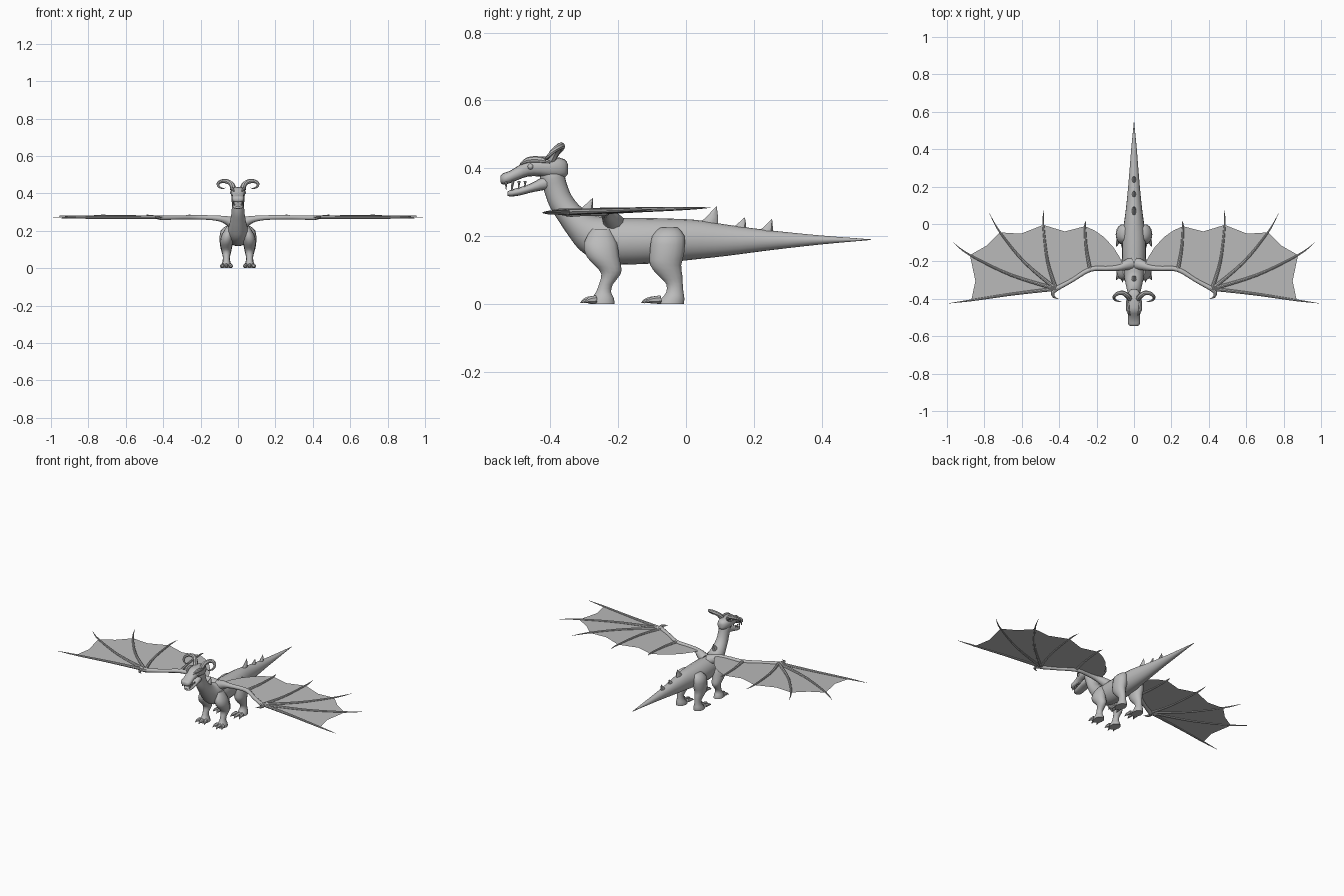
import bpy, bmesh, math
from mathutils import Vector as V

grey = bpy.data.materials.new("stone grey")
grey.diffuse_color = (0.5, 0.5, 0.5, 1)


def finish(name, bm, mirror=False, angle=40):
    me = bpy.data.meshes.new(name)
    bm.to_mesh(me)
    bm.free()
    me.materials.append(grey)
    ob = bpy.data.objects.new(name, me)
    bpy.context.collection.objects.link(ob)
    bpy.ops.object.select_all(action='DESELECT')
    ob.select_set(True)
    bpy.context.view_layer.objects.active = ob
    bpy.ops.object.shade_smooth_by_angle(angle=math.radians(angle))
    if mirror:
        ob.modifiers.new("mirror", 'MIRROR').use_mirror_merge = False
    return ob


def loft(bm, rings, n=16, power=1.0):
    """Skin closed rings given as (centre, u axis, v axis)."""
    def f(a):
        return math.copysign(abs(a) ** power, a)
    rows, faces = [], []
    for c, u, v in rings:
        rows.append([bm.verts.new(c + u * f(math.cos(k * math.tau / n)) + v * f(math.sin(k * math.tau / n)))
                     for k in range(n)])
    for a, b in zip(rows, rows[1:]):
        for k in range(n):
            faces.append(bm.faces.new((a[k], a[(k + 1) % n], b[(k + 1) % n], b[k])))
    faces += [bm.faces.new(rows[0]), bm.faces.new(rows[-1])]
    bmesh.ops.recalc_face_normals(bm, faces=faces)


def refine(rows, steps=3):
    """Catmull-Rom resampling of rows of numbers."""
    rows = [V(r) for r in rows]
    out = []
    for i in range(len(rows) - 1):
        p1, p2 = rows[i], rows[i + 1]
        p0 = rows[i - 1] if i else p1
        p3 = rows[i + 2] if i + 2 < len(rows) else p2
        for s in range(steps):
            t = s / steps
            out.append(0.5 * (2 * p1 + (p2 - p0) * t + (2 * p0 - 5 * p1 + 4 * p2 - p3) * t * t
                              + (3 * p1 - p0 - 3 * p2 + p3) * t ** 3))
    return out + [rows[-1]]


def tube(bm, pts, n=8, steps=3):
    """Round tapering tube through (x, y, z, radius) points."""
    rows = refine(pts, steps)
    rings = []
    for i, r in enumerate(rows):
        t = (rows[min(i + 1, len(rows) - 1)].xyz - rows[max(i - 1, 0)].xyz).normalized()
        ref = V((0, 0, 1)) if abs(t.z) < 0.9 else V((0, 1, 0))
        u = t.cross(ref).normalized()
        rad = max(r.w, 0.0006)
        rings.append((r.xyz, u * rad, t.cross(u) * rad))
    loft(bm, rings, n)


# body, tail and neck: (y, z, half width, half height) along the spine
spine = refine([(.545, .19, .001, .001), (.40, .189, .015, .013), (.25, .188, .027, .029),
                (.12, .188, .039, .046), (.03, .19, .05, .058), (-.05, .188, .061, .064),
                (-.13, .186, .064, .068), (-.21, .187, .062, .068), (-.27, .202, .055, .062),
                (-.31, .23, .047, .047), (-.345, .268, .039, .038), (-.37, .305, .034, .036),
                (-.385, .345, .033, .035), (-.395, .38, .034, .036), (-.40, .41, .024, .024)])
rings = []
for i, r in enumerate(spine):
    a, b = spine[max(i - 1, 0)], spine[min(i + 1, len(spine) - 1)]
    t = V((0, b[0] - a[0], b[1] - a[1])).normalized()
    rings.append((V((0, r[0], r[1])), V((r[2], 0, 0)), V((0, t.z, -t.y)) * r[3]))
bm = bmesh.new()
loft(bm, rings, 20)
finish("body_neck_and_tail", bm)


def head_part(name, rows, power):
    bm = bmesh.new()
    loft(bm, [(V((0, r[0], r[1])), V((r[2], 0, 0)), V((0, 0, r[3]))) for r in refine(rows, 2)], 16, power)
    finish(name, bm)


# skull with snout, and the open lower jaw
head_part("skull_and_snout", [(-.348, .398, .010, .014), (-.358, .40, .026, .027), (-.39, .402, .038, .032),
                              (-.43, .405, .040, .029), (-.465, .403, .037, .027), (-.492, .388, .031, .021),
                              (-.52, .374, .033, .018), (-.538, .369, .030, .017), (-.546, .368, .018, .010)], .8)
head_part("lower_jaw", [(-.395, .362, .026, .022), (-.43, .352, .031, .018), (-.46, .341, .030, .013),
                        (-.49, .332, .029, .012), (-.515, .327, .025, .010), (-.526, .325, .014, .006)], .8)

# teeth in both jaws
bm = bmesh.new()
for y, h in ((-.53, .02), (-.51, .012), (-.492, .012), (-.474, .01)):
    tube(bm, [(.024, y, .362, .005), (.024, y, .356 - h, .0006)], 5, 1)
    tube(bm, [(.02, y + .018, .335, .004), (.02, y + .016, .342 + h * .7, .0006)], 5, 1)
finish("teeth", bm, True)

# brow ridges and eyes
bm = bmesh.new()
tube(bm, [(.022, -.488, .412, .003), (.031, -.465, .424, .009), (.034, -.43, .425, .010), (.036, -.40, .418, .004)])
finish("brow_ridge", bm, True)
bm = bmesh.new()
bmesh.ops.create_uvsphere(bm, u_segments=12, v_segments=8, radius=.009)
bmesh.ops.translate(bm, verts=bm.verts, vec=(.034, -.458, .405))
finish("eye", bm, True)

# curled horns
bm = bmesh.new()
tube(bm, [(.02, -.405, .415, .015), (.034, -.385, .448, .014), (.06, -.368, .464, .012),
          (.09, -.373, .464, .010), (.107, -.390, .452, .008), (.102, -.405, .435, .006),
          (.08, -.414, .426, .003), (.066, -.412, .43, .0006)], 8)
finish("horn", bm, True)

# back spikes: front y, rear y, base z, tip y, tip z
bm = bmesh.new()
for y0, y1, z, yt, zt in ((-.33, -.275, .265, -.275, .312), (.025, .095, .225, .09, .288),
                          (.12, .178, .212, .173, .255), (.20, .256, .202, .253, .251)):
    half = (y1 - y0) / 2
    loft(bm, [(V((0, y0 + half, z)), V((.015, 0, 0)), V((0, half, 0))),
              (V((0, (y0 + y1 + yt) / 3 + half * .2, (z + zt) / 2)), V((.008, 0, 0)), V((0, half * .5, 0))),
              (V((0, yt, zt)), V((.0006, 0, 0)), V((0, .0006, 0)))], 8)
finish("back_spikes", bm)


def leg(name, rows, toe_y, tip_y):
    bm = bmesh.new()
    loft(bm, [(V(r[:3]), V((r[3], 0, 0)), V((0, r[4], 0))) for r in refine(rows, 2)], 14)
    for dx in (-.02, 0, .02):  # toes ending in claws
        x, tip = .062 + dx, tip_y + abs(dx) * .5
        tube(bm, [(x, toe_y, .014, .012), (x + dx * .25, (toe_y + tip) / 2, .012, .010),
                  (x + dx * .45, tip + .012, .010, .006), (x + dx * .6, tip, .003, .0006)], 7, 2)
    finish(name, bm, True)


# legs: horizontal rings (x, y, z, half width, half depth)
leg("front_leg", [(.045, -.25, .222, .015, .028), (.055, -.252, .18, .032, .050), (.061, -.245, .14, .034, .049),
                  (.062, -.228, .11, .029, .038), (.062, -.221, .088, .024, .029), (.062, -.236, .058, .018, .021),
                  (.062, -.243, .035, .019, .023), (.062, -.245, .018, .026, .033), (.062, -.247, 0, .029, .038)],
    -.265, -.312)
leg("hind_leg", [(.045, -.05, .226, .018, .026), (.059, -.052, .20, .034, .049), (.062, -.056, .15, .036, .052),
                 (.063, -.060, .115, .032, .047), (.062, -.047, .085, .025, .037), (.062, -.034, .06, .019, .025),
                 (.062, -.033, .035, .021, .026), (.062, -.038, .018, .027, .034), (.062, -.046, 0, .030, .041)],
    -.075, -.132)


def wz(y):  # the wing plane rises slightly to the rear
    return .267 + .03 * (y + .43)


# wing arm and finger bones
bm = bmesh.new()
tube(bm, [(.015, -.212, .235, .034), (.05, -.222, .252, .026), (.09, -.234, .264, .017), (.15, -.238, .270, .013),
          (.235, -.243, .272, .013), (.33, -.30, .270, .011), (.417, -.347, .269, .013)], 10)
finish("wing_arm", bm, True)
wrist, elbow = (.417, -.347), (.235, -.243)
fingers = [[wrist, (.65, -.375), (.87, -.408), (.99, -.424)],
           [wrist, (.66, -.272), (.877, -.166), (.968, -.098)],
           [wrist, (.585, -.205), (.716, -.045), (.772, .055)],
           [wrist, (.462, -.20), (.485, -.005), (.482, .072)],
           [elbow, (.255, -.13), (.262, -.015), (.256, .018)]]
bm = bmesh.new()
for f in fingers:
    tube(bm, [(x, y, wz(y) + .002, r) for (x, y), r in zip(f, (.010, .0075, .005, .0006))], 8, 4)
finish("wing_fingers", bm, True)
bm = bmesh.new()
tube(bm, [(.410, -.345, .27, .012), (.434, -.366, .272, .010), (.428, -.39, .272, .006), (.404, -.40, .27, .0006)])
finish("wing_thumb_claw", bm, True)

# wing membrane with scalloped trailing edge
outline = [(.03, -.225), (.13, -.24), elbow, (.33, -.30), wrist, (.65, -.375), (.87, -.408),
           (.848, -.305), (.877, -.166), (.79, -.117), (.716, -.045), (.605, -.052), (.485, -.005), (.37, -.04),
           (.262, -.012), (.21, -.035), (.16, -.07), (.11, -.125), (.075, -.18), (.055, -.225)]
bm = bmesh.new()
face = bm.faces.new([bm.verts.new((x, y, wz(y))) for x, y in outline])
face.normal_update()
if face.normal.z < 0:
    face.normal_flip()
bmesh.ops.triangulate(bm, faces=bm.faces[:])
finish("wing_membrane", bm, True)
